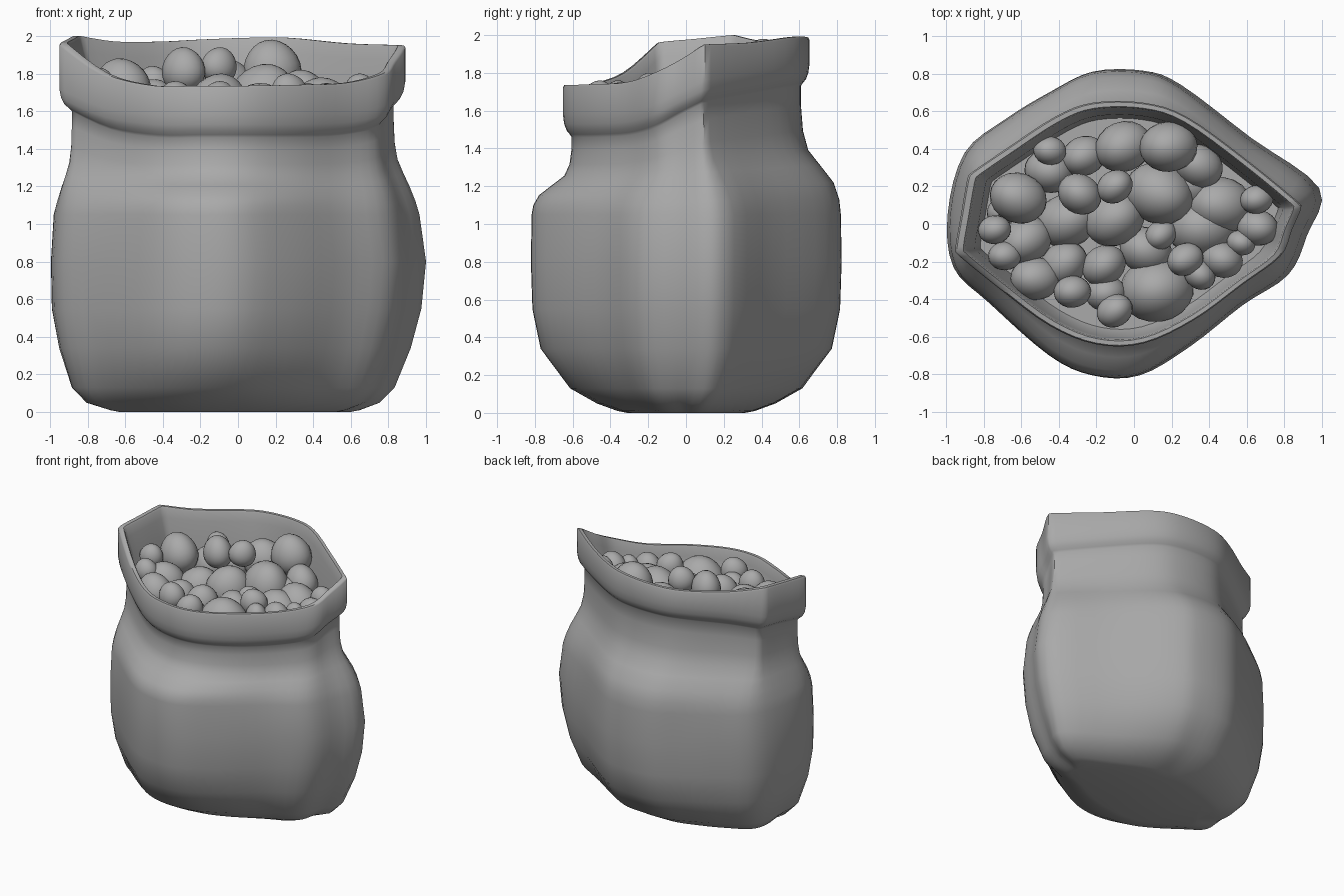
import bpy, bmesh, math, random
from mathutils import Vector, Matrix

random.seed(4)
cube = bpy.data.objects.get("Cube")
if cube:
    bpy.data.objects.remove(cube, do_unlink=True)

grey = bpy.data.materials.new("plain_grey")
grey.use_nodes = True
colour = (0.4, 0.4, 0.4, 1)
grey.diffuse_color = colour
grey.node_tree.nodes["Principled BSDF"].inputs["Base Color"].default_value = colour


def finish(bm, name, angle):
    """Turn a bmesh into a smooth shaded object."""
    bmesh.ops.recalc_face_normals(bm, faces=bm.faces)
    mesh = bpy.data.meshes.new(name)
    bm.to_mesh(mesh)
    bm.free()
    mesh.materials.append(grey)
    obj = bpy.data.objects.new(name, mesh)
    bpy.context.collection.objects.link(obj)
    bpy.ops.object.select_all(action="DESELECT")
    obj.select_set(True)
    bpy.context.view_layer.objects.active = obj
    bpy.ops.object.shade_smooth_by_angle(angle=math.radians(angle))
    return obj


# Sack columns, counterclockwise: rim x, y, top z, neck z, belly x, y
columns = [
    (.89, .1, 1.95, 1.64, .985, .19), (.6, .34, 1.96, 1.68, .62, .46),
    (.28, .57, 1.99, 1.72, .25, .74), (.05, .645, 1.99, 1.73, .05, .815),
    (-.22, .645, 1.98, 1.73, -.22, .81), (-.42, .57, 1.97, 1.72, -.45, .7),
    (-.68, .4, 1.97, 1.69, -.68, .56), (-.88, .26, 2, 1.65, -.9, .38),
    (-.92, .05, 1.98, 1.63, -.99, .06), (-.95, -.15, 1.96, 1.6, -.96, -.23),
    (-.72, -.34, 1.8, 1.5, -.77, -.42), (-.45, -.54, 1.735, 1.46, -.45, -.7),
    (-.2, -.64, 1.735, 1.46, -.22, -.805), (.05, -.635, 1.735, 1.46, .03, -.805),
    (.32, -.51, 1.74, 1.46, .3, -.65), (.58, -.32, 1.75, 1.47, .58, -.43),
    (.78, -.17, 1.8, 1.51, .82, -.27), (.84, -.03, 1.87, 1.58, .92, -.06),
]
corners = {0, 7, 9}
steps = 4


def tangent(i):
    """Slope of the closed outline; the rim is tightened where it is creased."""
    i %= len(columns)
    slope = (Vector(columns[(i + 1) % len(columns)]) - Vector(columns[i - 1])) * 0.5
    if i in corners:
        for axis in range(4):
            slope[axis] *= 0.2
    return slope


def smooth_columns():
    result = []
    for i, column in enumerate(columns):
        start, end = Vector(column), Vector(columns[(i + 1) % len(columns)])
        out_slope, in_slope = tangent(i), tangent(i + 1)
        for k in range(steps):
            t = k / steps
            blend = t * t * (3 - 2 * t)
            result.append(start.lerp(end, blend)
                          + out_slope * (t * (1 - t) ** 2)
                          - in_slope * (t * t * (1 - t)))
    return result


outline = smooth_columns()
shoulder_z = 1.05
shoulder_scale = 0.975
neck_scale = 0.93
lean = -0.01
rings = []

# Lower body: belly outline scaled, shifted and squared off at each height
for z, sx, sy, shift, square in [
        (0, .58, .36, -.02, .4), (.01, .63, .42, -.02, .4), (.05, .76, .56, -.03, .25),
        (.13, .85, .74, -.03, .12), (.34, .935, .935, -.02, .03),
        (.55, .985, .99, lean, 0), (.8, 1, 1, 0, 0), (shoulder_z, shoulder_scale, .995, lean, 0)]:
    ring = []
    for c in outline:
        fill = 1 + square * abs(c[4] * c[5])
        ring.append((c[4] * sx * fill + shift, c[5] * sy * fill, z))
    rings.append(ring)

# Shoulder: drawn in to the tilted neck, steep at front and back, sloping at the sides
for rise, steep, slope in [(.12, .06, .17), (.25, .2, .4), (.38, .52, .64),
                           (.5, .82, .84), (.65, .95, .96), (.85, 1, 1), (1, 1, 1)]:
    ring = []
    for c in outline:
        side = max(0, 1 - abs(c[5]) / 0.7)
        pull = steep + (slope - steep) * side
        belly = Vector((c[4] * shoulder_scale + lean, c[5], 0))
        point = belly.lerp(Vector((c[0], c[1], 0)) * neck_scale, pull)
        point.z = shoulder_z + (c[3] - shoulder_z) * rise
        ring.append(point)
    rings.append(ring)

# Collar outside: soft rolled lower edge, then straight up to the lip
for scale, lift in [(.945, .015), (.97, .035), (.99, .07), (1, .12)]:
    rings.append([(c[0] * scale, c[1] * scale, c[3] + lift) for c in outline])

# Lip and inner wall, narrowing towards the neck
for scale, drop in [(1, .012), (.99, 0), (.955, 0), (.945, .012), (.93, .08), (.89, .2)]:
    rings.append([(c[0] * scale, c[1] * scale, c[2] - drop) for c in outline])
rings.append([(c[0] * .86, c[1] * .86, 1.5) for c in outline])

bm = bmesh.new()
loops = [[bm.verts.new(p) for p in ring] for ring in rings]
for low, high in zip(loops, loops[1:]):
    for i in range(len(low)):
        bm.faces.new((low[i - 1], low[i], high[i], high[i - 1]))
bm.faces.new(loops[0])
bm.faces.new(loops[-1])
finish(bm, "sack", 50)

# Potatoes: x, y, radius and top height, all in hundredths
potatoes = [
    (-62, 14, 14, 188), (-45, 39, 8, 184), (-29, 16, 11, 194), (-10, 20, 9, 194),
    (-6, 41, 14, 188), (18, 41, 14, 198), (34, 31, 12, 182), (14, 16, 17, 185),
    (-10, 3, 15, 180), (-27, 36, 11, 179), (-45, 28, 12, 177), (-35, 2, 15, 173),
    (-58, -9, 13, 175), (-74, -3, 8, 183), (-69, -17, 8, 178), (-53, -29, 12, 175),
    (-37, -21, 12, 171), (-33, -36, 9, 176), (-16, -22, 11, 173), (-10, -46, 9, 176),
    (-15, -37, 10, 169), (12, -35, 18, 175), (6, -14, 13, 171), (27, -19, 9, 180),
    (35, -27, 8, 174), (47, -19, 10, 175), (36, -2, 17, 175), (14, -6, 8, 174),
    (45, 10, 16, 178), (65, 13, 8, 180), (66, -2, 10, 177), (57, -10, 7, 174),
    (-70, 7, 8, 172), (29, 21, 13, 174),
]
for number, row in enumerate(potatoes):
    x, y, radius, top = (value / 100 for value in row)
    bm = bmesh.new()
    bmesh.ops.create_uvsphere(bm, u_segments=20, v_segments=12, radius=radius)
    # Egg shaped, wider from side to side, turned and tipped a little at random
    for v in bm.verts:
        taper = 1 - 0.1 * v.co.z / radius
        v.co = Vector((v.co.x * 1.1 * taper, v.co.y * 0.95 * taper, v.co.z * 1.1))
    turn = Matrix.Rotation(random.uniform(-0.7, 0.7), 3, "Z")
    tip = Matrix.Rotation(random.uniform(-0.5, 0.5), 3, "Y")
    bmesh.ops.transform(bm, matrix=(turn @ tip).to_4x4(), verts=bm.verts)
    peak = max(v.co.z for v in bm.verts)
    bmesh.ops.translate(bm, vec=(x, y, top - peak), verts=bm.verts)
    finish(bm, f"potato_{number + 1}", 60)
